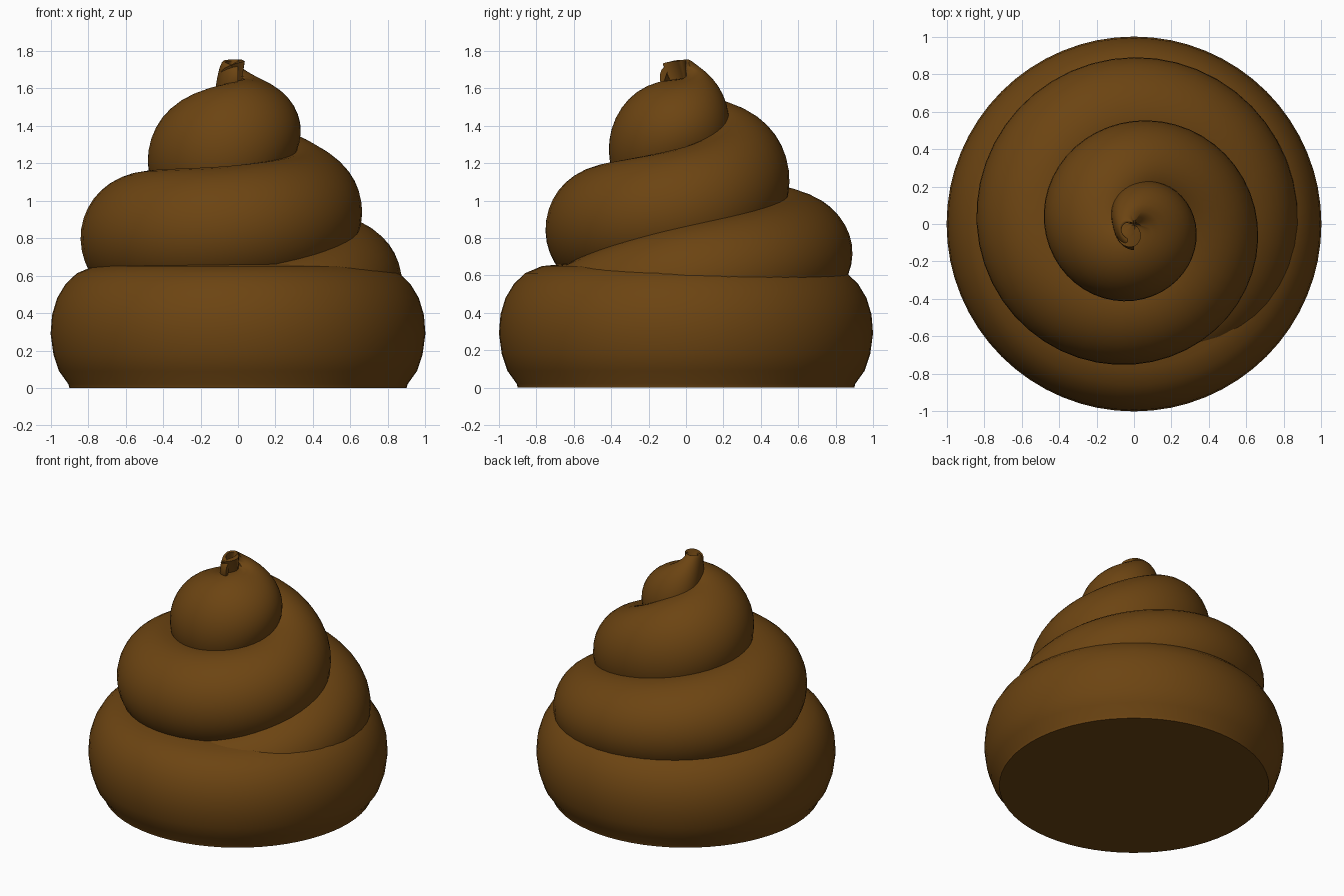
import bpy, bmesh, math

if "Cube" in bpy.data.objects:
    bpy.data.objects.remove(bpy.data.objects["Cube"])

mat = bpy.data.materials.new("warm brown")
mat.diffuse_color = (0.15, 0.058, 0.006, 1)
mat.use_nodes = True
mat.node_tree.nodes["Principled BSDF"].inputs["Base Color"].default_value = mat.diffuse_color


def finish(name, bm):
    bmesh.ops.recalc_face_normals(bm, faces=bm.faces[:])
    me = bpy.data.meshes.new(name)
    bm.to_mesh(me)
    bm.free()
    ob = bpy.data.objects.new(name, me)
    bpy.context.collection.objects.link(ob)
    me.materials.append(mat)
    for o in bpy.context.selected_objects:
        o.select_set(False)
    ob.select_set(True)
    bpy.context.view_layer.objects.active = ob
    bpy.ops.object.shade_smooth_by_angle(angle=math.radians(50))


def loft(name, rings, wrap, cap):
    """Skin rows of points; wrap joins the last row to the first."""
    bm = bmesh.new()
    rows = [[bm.verts.new(p) for p in r] for r in rings]
    n = len(rows[0])
    for i in range(len(rows) - (0 if wrap else 1)):
        a, b = rows[i], rows[(i + 1) % len(rows)]
        for j in range(n - (1 if wrap else 0)):
            k = (j + 1) % n
            bm.faces.new((a[j], a[k], b[k], b[j]))
    if cap == "rows":
        bm.faces.new(rows[0])
        bm.faces.new(rows[-1])
    elif cap == "edges":
        bm.faces.new([r[0] for r in rows])
        bm.faces.new([r[-1] for r in rows])
    finish(name, bm)


# Round bottom layer with a flat underside
base = [(0.90, 0.0), (0.905, 0.02), (0.955, 0.09), (0.985, 0.18), (1.0, 0.29),
        (0.992, 0.39), (0.965, 0.48), (0.92, 0.555), (0.86, 0.612),
        (0.77, 0.65), (0.62, 0.665)]
N = 64
loft("bottom_layer",
     [[(r * math.cos(2 * math.pi * i / N), r * math.sin(2 * math.pi * i / N), z) for r, z in base]
      for i in range(N)], True, "edges")

# Rising coil: every quarter turn, outer radius, its height, crest radius, crest height
keys = [(0.82, 0.38, 0.55, 0.655), (0.875, 0.56, 0.56, 0.875), (0.89, 0.72, 0.55, 1.04),
        (0.84, 0.80, 0.49, 1.15), (0.75, 0.85, 0.41, 1.19), (0.66, 0.95, 0.32, 1.29),
        (0.55, 1.12, 0.20, 1.50), (0.48, 1.22, 0.10, 1.59), (0.41, 1.28, 0.08, 1.64),
        (0.33, 1.38, 0.0, 1.665), (0.22, 1.43, -0.05, 1.745), (0.115, 1.58, 0.065, 1.75),
        (0.14, 1.66, 0.10, 1.72)]


def sample(u):
    i = min(int(u), len(keys) - 2)
    f = u - i
    p = [keys[max(0, min(len(keys) - 1, i + d))] for d in (-1, 0, 1, 2)]
    return [0.5 * (2 * b + (c - a) * f + (2 * a - 5 * b + 4 * c - d) * f * f
                   + (3 * b - a - 3 * c + d) * f ** 3) for a, b, c, d in zip(*p)]


rings = []
STEPS = 12
for s in range((len(keys) - 1) * STEPS + 1):
    u = s / STEPS
    ro, zo, rt, zt = sample(u)
    t = (u - 1) * math.pi / 2
    ring = []
    for j in range(17):
        ph = math.radians(-50 + 155 * j / 16)
        r = rt + (ro - rt) * math.cos(ph)
        z = zo + (zt - zo) * math.sin(ph)
        ring.append((r * math.cos(t), r * math.sin(t), z))
    rings.append(ring)
loft("swirl_coil", rings, False, "rows")
